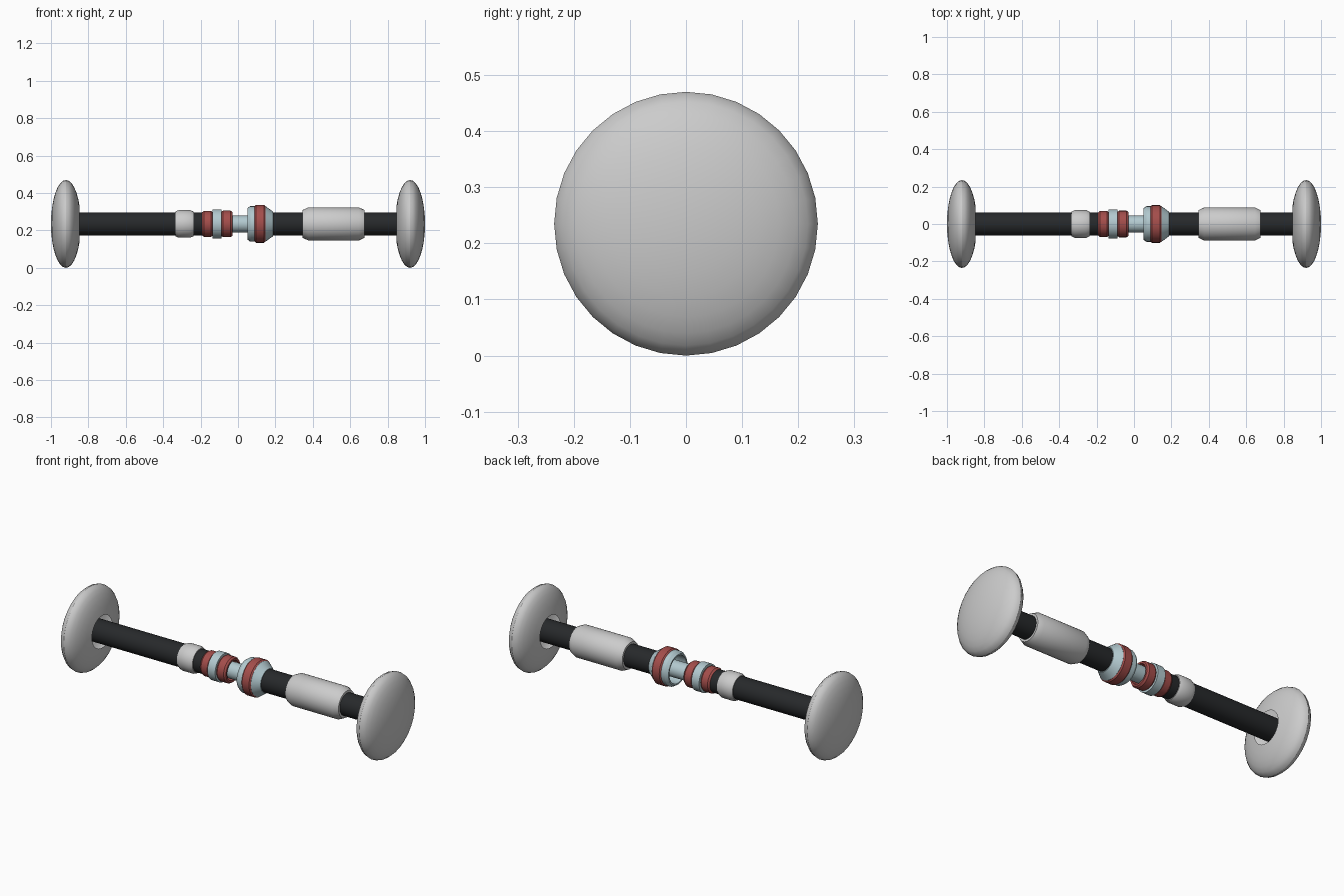
import bpy, bmesh
from math import sin, cos, pi, radians

if "Cube" in bpy.data.objects:
    bpy.data.objects.remove(bpy.data.objects["Cube"])

SEGS = 32
AXIS_Z = 0.235


def material(name, rgb):
    m = bpy.data.materials.new(name)
    m.diffuse_color = (*rgb, 1)
    m.use_nodes = True
    m.node_tree.nodes["Principled BSDF"].inputs["Base Color"].default_value = m.diffuse_color
    return m


BLACK = material("black", (0.02, 0.022, 0.024))
RED = material("red", (0.37, 0.075, 0.07))
BLUE = material("pale_blue", (0.45, 0.59, 0.63))


def lathe(name, profile, mat=None, closed=False):
    """Spin (x, radius) points around the long axis; radius 0 makes a pole."""
    bm = bmesh.new()
    rings = []
    for x, r in profile:
        if r < 1e-6:
            rings.append([bm.verts.new((x, 0, AXIS_Z))] * SEGS)
        else:
            rings.append([bm.verts.new((x, r * sin(2 * pi * i / SEGS),
                                        AXIS_Z + r * cos(2 * pi * i / SEGS)))
                          for i in range(SEGS)])
    pairs = list(zip(rings, rings[1:]))
    if closed:
        pairs.append((rings[-1], rings[0]))
    for a, b in pairs:
        for i in range(SEGS):
            j = (i + 1) % SEGS
            bm.faces.new(dict.fromkeys((a[i], a[j], b[j], b[i])))
    bmesh.ops.recalc_face_normals(bm, faces=bm.faces)
    mesh = bpy.data.meshes.new(name)
    bm.to_mesh(mesh)
    bm.free()
    ob = bpy.data.objects.new(name, mesh)
    bpy.context.collection.objects.link(ob)
    if mat:
        mesh.materials.append(mat)
    bpy.ops.object.select_all(action='DESELECT')
    bpy.context.view_layer.objects.active = ob
    ob.select_set(True)
    bpy.ops.object.shade_smooth_by_angle(angle=radians(30))
    return ob


def rod(name, x0, x1, r, mat=None):
    return lathe(name, [(x0, 0), (x0, r), (x1, r), (x1, 0)], mat)


def band(name, x0, x1, inner, edge, outer, bevel, mat=None):
    """Hollow ring with chamfered outer edges."""
    return lathe(name, [(x0, inner), (x0, edge), (x0 + bevel, outer),
                        (x1 - bevel, outer), (x1, edge), (x1, inner)],
                 mat, closed=True)


# End discs: flattened hollow domes, open around the bar
for side, label in ((-1, "left"), (1, "right")):
    lathe(label + "_end_disc",
          [(side * (0.92 + 0.08 * cos(pi * k / 16)), 0.235 * sin(pi * k / 16))
           for k in range(15)])

# Bars
rod("left_bar", -0.96, -0.15, 0.062, BLACK)
rod("right_bar", 0.15, 0.96, 0.062, BLACK)

# Grey sleeves on the bars
band("left_collar", -0.335, -0.238, 0.06, 0.066, 0.074, 0.018)
band("right_grip", 0.345, 0.677, 0.06, 0.074, 0.088, 0.03)

# Left joint: red, blue and red bands
band("left_joint_outer_band", -0.192, -0.134, 0.05, 0.062, 0.069, 0.01, RED)
band("left_joint_middle_band", -0.136, -0.088, 0.05, 0.078, 0.078, 0.01, BLUE)
band("left_joint_inner_band", -0.09, -0.03, 0.054, 0.064, 0.071, 0.01, RED)

# Connecting shaft
rod("connecting_shaft", -0.15, 0.16, 0.045, BLUE)

# Right joint: open cup with a red band
lathe("right_joint_cup",
      [(0.14, 0.04), (0.14, 0.076), (0.05, 0.076), (0.05, 0.084),
       (0.066, 0.095), (0.147, 0.095), (0.187, 0.066), (0.187, 0.04)],
      BLUE, closed=True)
band("right_joint_band", 0.088, 0.147, 0.085, 0.094, 0.101, 0.008, RED)
